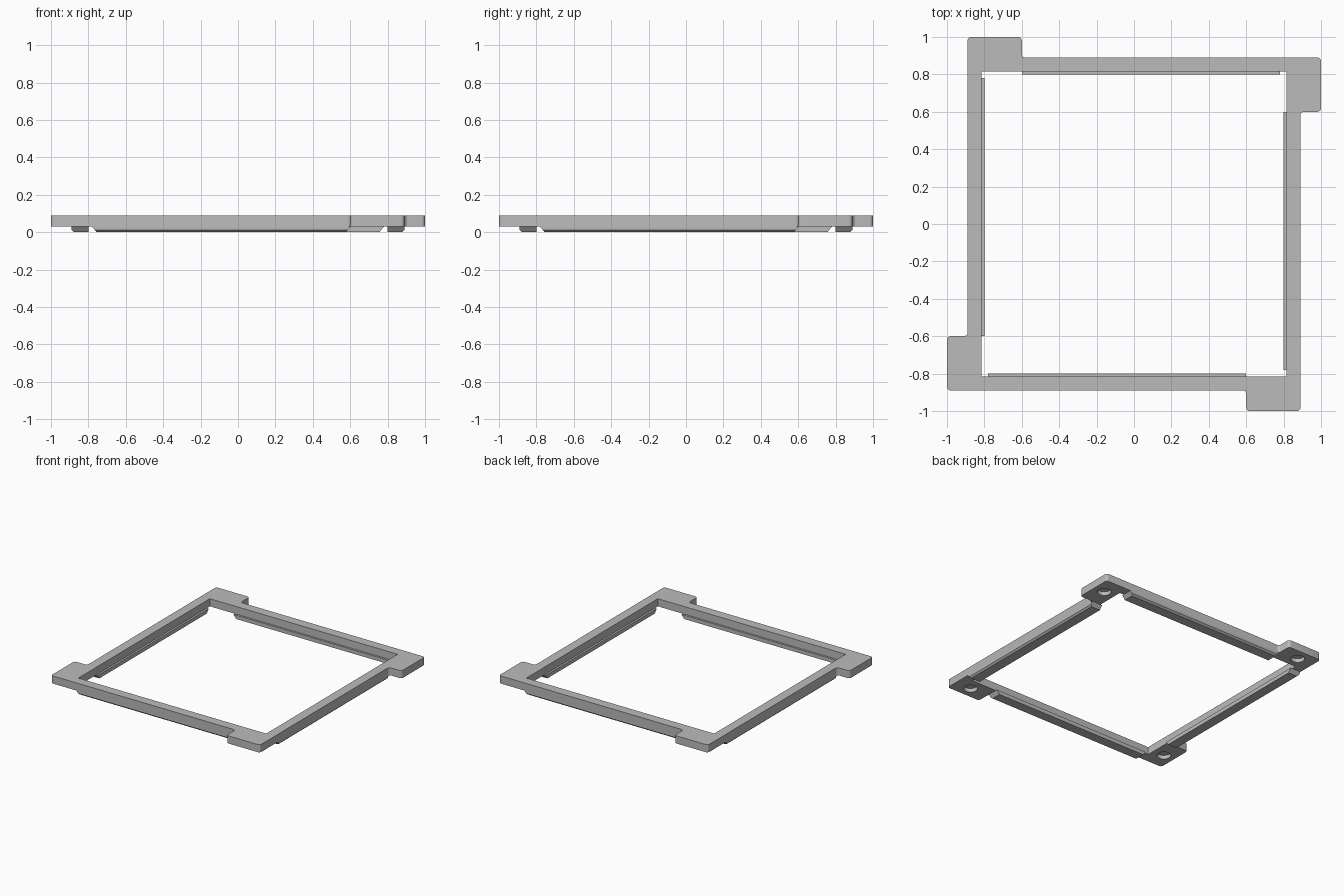
import bpy, bmesh
from math import pi, cos, sin
from mathutils import Vector, Matrix

cube = bpy.data.objects.get("Cube")
if cube:
    bpy.data.objects.remove(cube, do_unlink=True)

grey = bpy.data.materials.new("plain grey")
grey.use_nodes = True
colour = (0.5, 0.5, 0.5, 1)
grey.diffuse_color = colour
grey.node_tree.nodes["Principled BSDF"].inputs["Base Color"].default_value = colour

BASE, TOP, ROOF = 0.03, 0.09, 0.06   # plate underside, plate top, recess ceiling
OUT, INN, TAB = 0.89, 0.815, 1.0     # frame outside, opening, tab reach


def turn(p, quarter):
    """Rotate a flat point by quarter turns."""
    for _ in range(quarter):
        p = (-p[1], p[0])
    return p


def four_turns(points):
    return [turn(p, q) for q in range(4) for p in points]


def rounded(points, radius, steps=5):
    """Round every right-angled corner of a closed outline."""
    result = []
    for i, p in enumerate(points):
        p = Vector(p)
        a = (Vector(points[i - 1]) - p).normalized() * radius
        b = (Vector(points[(i + 1) % len(points)]) - p).normalized() * radius
        for k in range(steps + 1):
            t = k / steps * pi / 2
            result.append(p + a * (1 - sin(t)) + b * (1 - cos(t)))
    return result


def finish(bm, name):
    bmesh.ops.recalc_face_normals(bm, faces=bm.faces)
    mesh = bpy.data.meshes.new(name)
    bm.to_mesh(mesh)
    bm.free()
    mesh.materials.append(grey)
    obj = bpy.data.objects.new(name, mesh)
    bpy.context.collection.objects.link(obj)
    return obj


def ring(bm, points, z):
    return [bm.verts.new((p[0], p[1], z)) for p in points]


def wall(bm, low, high):
    for i in range(len(low)):
        bm.faces.new((low[i - 1], low[i], high[i], high[i - 1]))


def fill(bm, loops):
    """Fill an outer loop, leaving the other loops as holes."""
    edges = []
    for loop in loops:
        for i in range(len(loop)):
            pair = (loop[i - 1], loop[i])
            edges.append(bm.edges.get(pair) or bm.edges.new(pair))
    bmesh.ops.triangle_fill(bm, use_beauty=True, edges=edges, normal=(0, 0, 1))


# Flat frame with a tab at each corner and round recesses under the tabs
outline = rounded(four_turns([(-TAB, -OUT), (0.6, -OUT), (0.6, -TAB)]), 0.02)
opening = four_turns([(-INN, -INN)])
bm = bmesh.new()
low = [ring(bm, p, BASE) for p in (outline, opening)]
high = [ring(bm, p, TOP) for p in (outline, opening)]
holes = []
for q in range(4):
    cx, cy = turn((0.755, -0.91), q)
    circle = [(cx + 0.05 * cos(k * pi / 12), cy + 0.05 * sin(k * pi / 12)) for k in range(24)]
    rim, roof = ring(bm, circle, BASE), ring(bm, circle, ROOF)
    wall(bm, rim, roof)
    bm.faces.new(roof)
    holes.append(rim)
for a, b in zip(low, high):
    wall(bm, a, b)
fill(bm, low + holes)
fill(bm, high)
frame = finish(bm, "corner_tab_frame")

# Locating rib below each side, with sloped ends and a chamfered outer edge
profile = [(-0.80, BASE), (-0.80, 0), (-0.877, 0), (-OUT, 0.012), (-OUT, BASE)]
for q, side in enumerate(("front", "left", "back", "right")):
    bm = bmesh.new()
    ends = []
    for x, lean in ((-0.78, 1), (0.60, -1)):
        ends.append([bm.verts.new((x + lean * (BASE - z) * 0.8, y, z)) for y, z in profile])
    wall(bm, *ends)
    for end in ends:
        bm.faces.new(end)
    bm.transform(Matrix.Rotation(-q * pi / 2, 4, "Z"))
    finish(bm, side + "_rib")

# Soft shading on the rounded corners only
bpy.ops.object.select_all(action="DESELECT")
frame.select_set(True)
bpy.context.view_layer.objects.active = frame
bpy.ops.object.shade_smooth_by_angle(angle=pi / 6)
